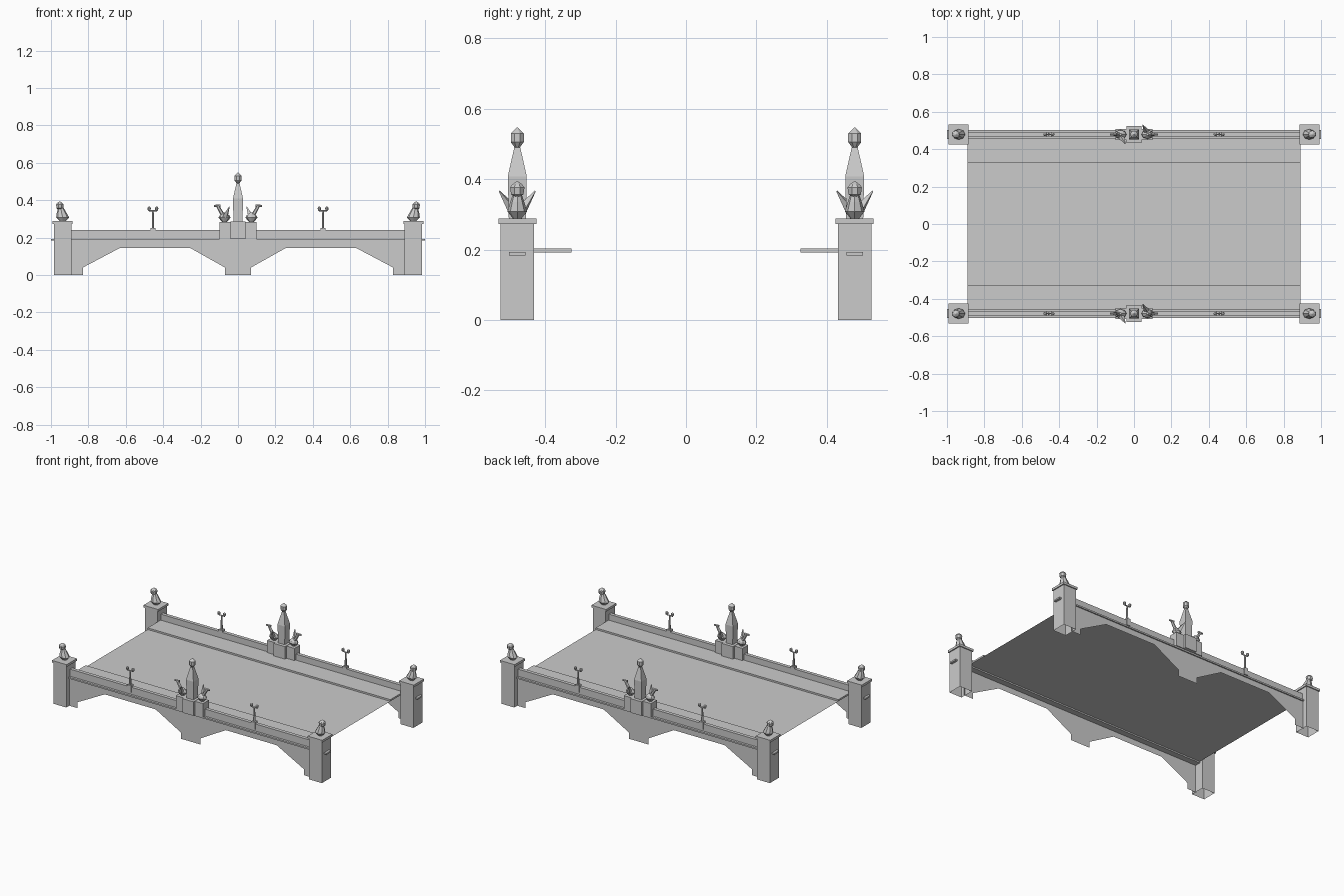
import bpy, bmesh, math
from mathutils import Vector

cube = bpy.data.objects.get("Cube")
if cube:
    bpy.data.objects.remove(cube, do_unlink=True)

stone = bpy.data.materials.new("grey stone")
stone.use_nodes = True
GREY = (0.6, 0.6, 0.6, 1)
stone.diffuse_color = GREY
stone.node_tree.nodes["Principled BSDF"].inputs["Base Color"].default_value = GREY

WALL = 0.479          # y of each wall's centre line


def finish(name, bm):
    mesh = bpy.data.meshes.new(name)
    bm.to_mesh(mesh)
    bm.free()
    mesh.materials.append(stone)
    obj = bpy.data.objects.new(name, mesh)
    bpy.context.collection.objects.link(obj)
    return obj


def box(name, low, high, open_bottom=False):
    bm = bmesh.new()
    bmesh.ops.create_cube(bm, size=1)
    for v in bm.verts:
        v.co = [l + (c + 0.5) * (h - l) for c, l, h in zip(v.co, low, high)]
    if open_bottom:
        bmesh.ops.delete(bm, geom=[f for f in bm.faces if f.normal.z < -0.5], context='FACES')
    return finish(name, bm)


def sheet(name, points):
    bm = bmesh.new()
    bm.faces.new([bm.verts.new(p) for p in points])
    return finish(name, bm)


def stack(name, rings, sides, turn=0.0, stretch=1.0):
    """Loft of polygon rings, each given as (centre, radius)."""
    bm = bmesh.new()
    loops = []
    for centre, r in rings:
        angles = [turn + math.tau * i / sides for i in range(sides)]
        loops.append([bm.verts.new(Vector(centre) + Vector((r * stretch * math.cos(a), r * math.sin(a), 0)))
                      for a in angles])
    for a, b in zip(loops, loops[1:]):
        for i in range(sides):
            j = (i + 1) % sides
            bm.faces.new((a[i], a[j], b[j], b[i]))
    bm.faces.new(loops[0][::-1])
    bm.faces.new(loops[-1])
    return finish(name, bm)


def rod(name, start, end, r0, r1, sides=6):
    """Tapered bar between two points."""
    start, end = Vector(start), Vector(end)
    axis = end - start
    bm = bmesh.new()
    bmesh.ops.create_cone(bm, cap_ends=True, segments=sides, radius1=r0, radius2=r1, depth=axis.length)
    turn = axis.to_track_quat('Z', 'Y')
    for v in bm.verts:
        v.co = turn @ v.co + (start + end) / 2
    return finish(name, bm)


def ball(name, centre, r, tall=1.0):
    x, y, z = centre
    profile = [(-1, 0.1), (-0.5, 0.87), (0.3, 1), (0.65, 0.7), (1, 0.1)]
    return stack(name, [((x, y, z + h * r * tall), w * r) for h, w in profile], 8, math.pi / 8)


# Roadway
sheet("road_deck", [(-.89, -.46, .192), (.89, -.46, .192), (.89, .46, .192), (-.89, .46, .192)])

# Half of the arched outline, mirrored to make the whole
half_arch = [(.07, 0), (.07, .04), (.257, .145), (.63, .145), (.829, .04), (.829, 0), (.9, 0), (.9, .19)]

for s, side in ((-1, "front"), (1, "back")):
    y = s * WALL

    def strip(name, x, inner, outer, z0, z1):
        low, high = sorted((s * inner, s * outer))
        return box(f"{side}_{name}", (-x, low, z0), (x, high, z1))

    # Long wall pieces
    strip("sidewalk", .89, .325, .46, .192, .203)
    strip("ledge", 1.0, .455, .503, .183, .193)
    strip("parapet", .9, .465, .488, .193, .24)
    outline = half_arch + [(-x, z) for x, z in reversed(half_arch)]
    sheet(f"{side}_arch_wall", [(x, s * .495, z) for x, z in outline])

    # Central pedestal, obelisk and finial
    box(f"{side}_pedestal", (-.1, y - .03, .193), (.1, y + .03, .284))
    box(f"{side}_pedestal_block", (-.041, y - .046, .193), (.041, y + .046, .286))
    stack(f"{side}_obelisk", [((0, y, .284), .034), ((0, y, .408), .038), ((0, y, .49), .012)],
          4, math.pi / 4)
    stack(f"{side}_obelisk_finial", [((0, y, .485), .004), ((0, y, .505), .02), ((0, y, .53), .02),
                                     ((0, y, .547), .001)], 8, math.pi / 8)

    for m, end in ((-1, "right"), (1, "left")):
        tag = f"{side}_{end}"

        # Corner pillar with cap and ornament
        px = m * .9375
        box(f"{tag}_pillar", (px - .0465, y - .0475, 0), (px + .0465, y + .0475, .275), True)
        box(f"{tag}_pillar_cap", (px - .0535, y - .054, .273), (px + .0535, y + .054, .288))
        stack(f"{tag}_ornament_body", [((px, y, .288), .012), ((px, y, .308), .028),
                                       ((px - m * -.006, y, .335), .02),
                                       ((px + m * .01, y, .362), .011)], 8, 0, 1.25)
        ball(f"{tag}_ornament_head", (px + m * .015, y, .369), .022, 1.1)

        # Bird figure beside the obelisk
        bx = m * .072
        stack(f"{tag}_bird_body", [((bx, y, .284), .01), ((bx, y, .306), .024), ((bx, y, .318), .02),
                                   ((bx, y, .334), .005)], 8, 0, 1.35)
        rod(f"{tag}_bird_neck", (m * .08, y, .32), (m * .108, y, .366), .011, .008)
        rod(f"{tag}_bird_head", (m * .094, y, .369), (m * .128, y, .369), .008, .006)
        rod(f"{tag}_bird_wing", (m * .068, y + m * .014, .314), (m * .046, y + m * .051, .366), .016, .002, 4)

        # Twin lamp
        lx = m * .455
        box(f"{tag}_lamp_base", (lx - .014, y - .014, .205), (lx + .014, y + .014, .252))
        rod(f"{tag}_lamp_post", (lx, y, .25), (lx, y, .345), .007, .005)
        rod(f"{tag}_lamp_arm", (lx - .022, y, .343), (lx + .022, y, .343), .004, .004)
        for k, hand in ((-1, "a"), (1, "b")):
            ball(f"{tag}_lamp_globe_{hand}", (lx + k * .02, y, .354), .01, 1.3)
